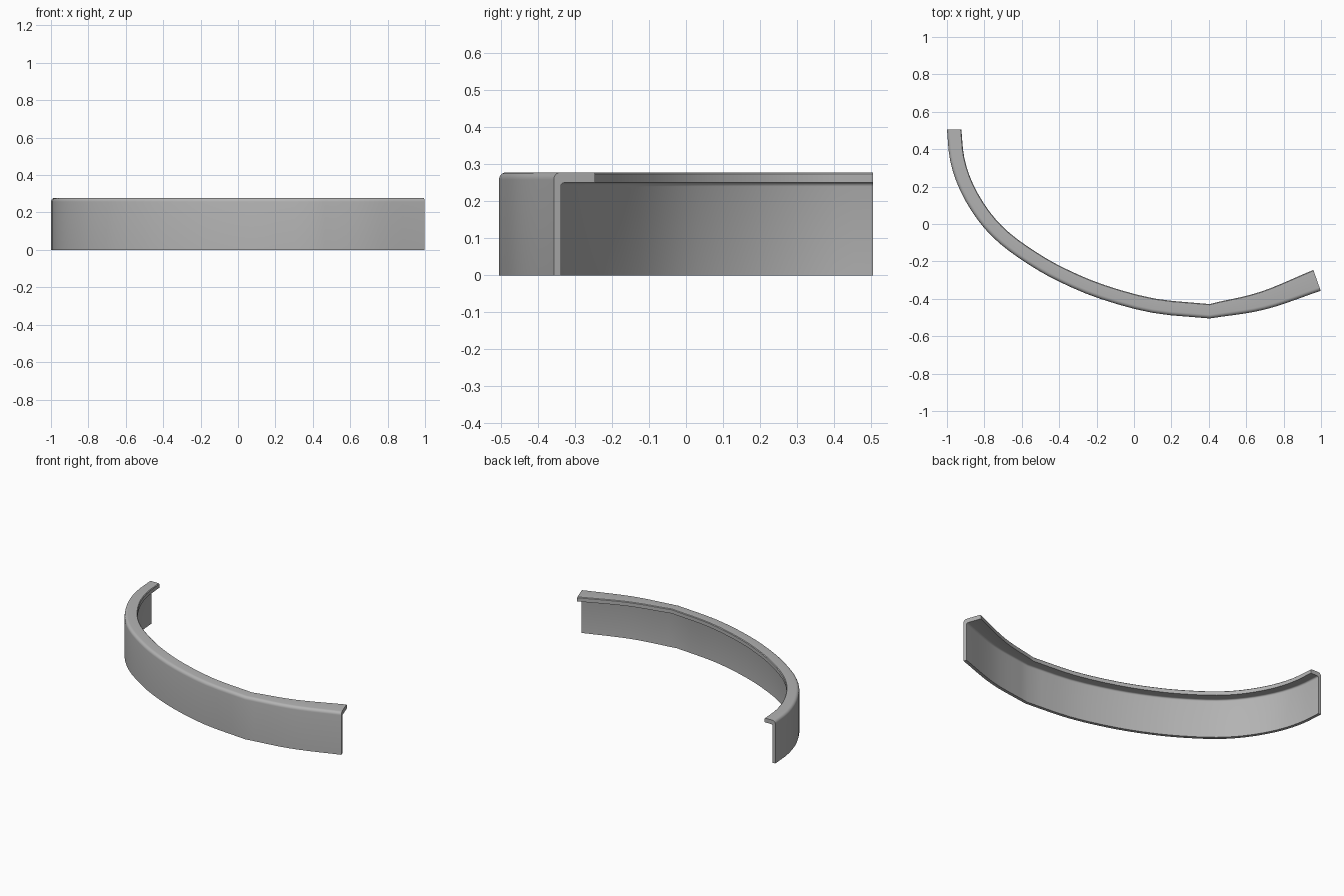
import bpy, bmesh, math
from mathutils import Vector

cube = bpy.data.objects.get("Cube")
if cube:
    bpy.data.objects.remove(cube, do_unlink=True)

HEIGHT = 0.278
LIP = 0.028      # lip thickness
WALL = 0.02      # wall thickness
ROUND = 0.02     # outer top rounding

grey = bpy.data.materials.new("plain_grey")
grey.use_nodes = True
grey.diffuse_color = (0.45, 0.45, 0.45, 1)
grey.node_tree.nodes["Principled BSDF"].inputs["Base Color"].default_value = (0.45, 0.45, 0.45, 1)


def smooth_path(points, steps):
    """Catmull-Rom path through the points."""
    p = [Vector(q) for q in points]
    p = [2 * p[0] - p[1]] + p + [2 * p[-1] - p[-2]]
    path = []
    for a, b, c, d in zip(p, p[1:], p[2:], p[3:]):
        for i in range(steps):
            t = i / steps
            path.append(0.5 * (2 * b + (c - a) * t + (2 * a - 5 * b + 4 * c - d) * t ** 2
                               + (3 * b - a - 3 * c + d) * t ** 3))
    return path + [p[-2]]


def section(width):
    """Upside-down L: wall with rounded outer corner and inward lip (inset, z)."""
    under = HEIGHT - LIP
    pts = [(0, 0)]
    for i in range(6):
        a = math.pi / 2 * i / 5
        pts.append((ROUND * (1 - math.cos(a)), HEIGHT - ROUND * (1 - math.sin(a))))
    pts += [(width - 0.004, HEIGHT), (width, HEIGHT - 0.004), (width, under)]
    # fillet where the lip meets the wall
    for i in range(4):
        a = math.pi / 2 * i / 3
        pts.append((WALL + 0.01 * (1 - math.sin(a)), under - 0.01 * (1 - math.cos(a))))
    return pts + [(WALL, 0)]


# Outer outline: long sweeping bend, then the flatter, widening run
bend = smooth_path([(-1, 0.505), (-0.983, 0.34), (-0.93, 0.18), (-0.834, 0.02),
                    (-0.717, -0.105), (-0.557, -0.22), (-0.396, -0.31), (-0.18, -0.4),
                    (0.1, -0.475), (0.405, -0.505)], 3)
run = smooth_path([(0.405, -0.505), (0.7, -0.457), (0.998, -0.357)], 5)
path = bend + run[1:]
corner = len(bend) - 1

bm = bmesh.new()
rings = []
for i, p in enumerate(path):
    tangent = (path[min(i + 1, len(path) - 1)] - path[max(i - 1, 0)]).normalized()
    if i == 0:
        tangent = Vector((0, -1))
    inward = Vector((-tangent.y, tangent.x))
    widen = max(0, i - corner) / (len(path) - 1 - corner)
    width = 0.077 + 0.041 * widen
    rings.append([bm.verts.new((p.x + inward.x * d, p.y + inward.y * d, z))
                  for d, z in section(width)])

# Skin between sections, then close both ends
for a, b in zip(rings, rings[1:]):
    for j in range(len(a)):
        k = (j + 1) % len(a)
        bm.faces.new((a[j], a[k], b[k], b[j]))
bm.faces.new(rings[0])
bm.faces.new(rings[-1][::-1])
bmesh.ops.recalc_face_normals(bm, faces=bm.faces)

mesh = bpy.data.meshes.new("curved_lipped_wall")
bm.to_mesh(mesh)
bm.free()
mesh.materials.append(grey)
wall = bpy.data.objects.new("curved_lipped_wall", mesh)
bpy.context.collection.objects.link(wall)
bpy.ops.object.select_all(action='DESELECT')
wall.select_set(True)
bpy.context.view_layer.objects.active = wall
bpy.ops.object.shade_smooth_by_angle(angle=math.radians(35))
